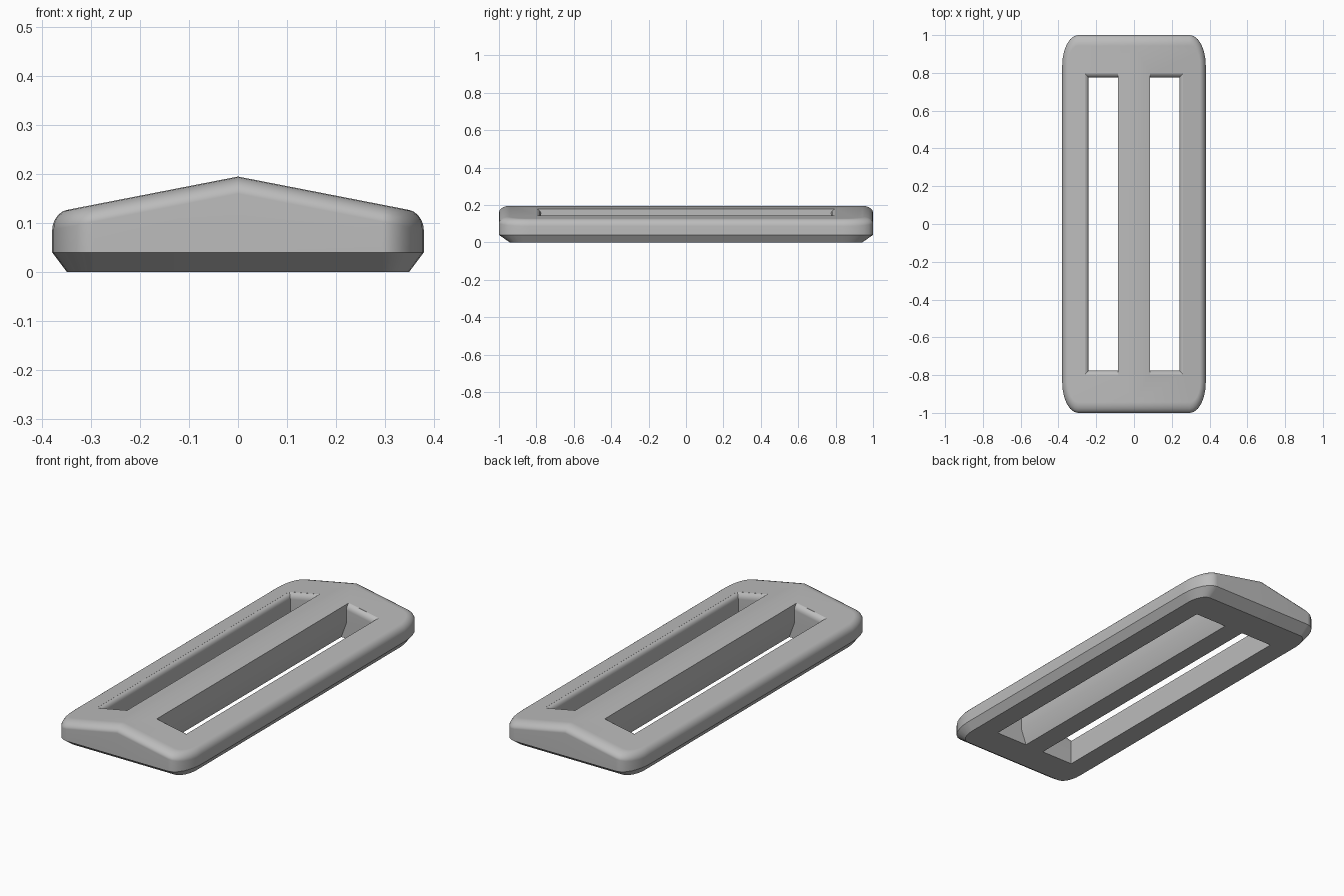
import bpy, bmesh, math

if "Cube" in bpy.data.objects:
    bpy.data.objects.remove(bpy.data.objects["Cube"], do_unlink=True)

HALF_X, HALF_Y, STRETCH = 0.38, 1.0, 1.9
CORNER, BEVEL_W, BEVEL_H = 0.085, 0.03, 0.035


def roof(x):
    return 0.195 - 0.195 * abs(x)


def outline(inset):
    """Rounded rectangle with a ridge point in the middle of each end."""
    r = CORNER - inset
    cx, cy = HALF_X - CORNER, HALF_Y - CORNER * STRETCH
    arc = [math.radians(a) for a in range(0, 91, 15)]
    quarter = [(cx + r * math.cos(a), cy + r * STRETCH * math.sin(a)) for a in arc]
    top = quarter + [(0, cy + r * STRETCH)] + [(-x, y) for x, y in reversed(quarter)]
    return top + [(-x, -y) for x, y in top]


def loft(bm, rings):
    """Skin consecutive rings of points and return their vertices."""
    rows = [[bm.verts.new(p) for p in ring] for ring in rings]
    for low, high in zip(rows, rows[1:]):
        for i in range(len(low)):
            j = (i + 1) % len(low)
            bm.faces.new((low[i], low[j], high[j], high[i]))
    bm.faces.new(rows[0])
    return rows


def make_object(name, bm):
    bmesh.ops.recalc_face_normals(bm, faces=bm.faces)
    mesh = bpy.data.meshes.new(name)
    bm.to_mesh(mesh)
    bm.free()
    ob = bpy.data.objects.new(name, mesh)
    bpy.context.collection.objects.link(ob)
    return ob


# Buckle body: chamfered base, upright sides, rounded rim and ridged top
bm = bmesh.new()
rings = [[(x, y, 0) for x, y in outline(0.03)],
         [(x, y, 0.04) for x, y in outline(0)]]
for step in range(6):
    a = math.pi / 2 * step / 5
    rings.append([(x, y, roof(x) - BEVEL_H * (1 - math.sin(a)))
                  for x, y in outline(BEVEL_W * (1 - math.cos(a)))])
rim = loft(bm, rings)[-1]
ridge = [i for i, v in enumerate(rim) if abs(v.co.x) < 1e-6]
bm.faces.new(rim[ridge[0]:ridge[1] + 1])
bm.faces.new(rim[ridge[1]:] + rim[:ridge[0] + 1])
body = make_object("buckle_body", bm)

# Slot cutters: tapered under the centre bar, flared at the outer and end rims
bm = bmesh.new()
for side in (-1, 1):
    def slot_ring(inner, flare, height):
        outer, end = 0.24 + flare, 0.775 + flare
        corners = [(inner, -end), (outer, -end), (outer, end), (inner, end)]
        return [(side * x, y, height(x)) for x, y in corners]

    rings = [slot_ring(0.04, 0, lambda x: -0.04),
             slot_ring(0.085, 0, lambda x: 0.08)]
    for degrees in (0, 20, 40, 60, 80):
        a = math.radians(degrees)
        drop = 0.03 * (1 - math.sin(a))
        rings.append(slot_ring(0.085, 0.025 * (1 - math.cos(a)),
                               lambda x: roof(x) - drop))
    rings.append(slot_ring(0.085, 0.026, lambda x: roof(x) + 0.05))
    bm.faces.new(loft(bm, rings)[-1])
cutter = make_object("slot_cutter", bm)
cutter.hide_render = True

# Cut the slots
boolean = body.modifiers.new("slots", "BOOLEAN")
boolean.operation = "DIFFERENCE"
boolean.solver = "EXACT"
boolean.object = cutter
bpy.ops.object.select_all(action="DESELECT")
body.select_set(True)
bpy.context.view_layer.objects.active = body
bpy.ops.object.modifier_apply(modifier=boolean.name)
bpy.data.objects.remove(cutter, do_unlink=True)

# Smooth rim with crisp chamfers
bpy.ops.object.shade_smooth_by_angle(angle=math.radians(30))
weighted = body.modifiers.new("even_shading", "WEIGHTED_NORMAL")
weighted.keep_sharp = True

# Grey plastic
grey = bpy.data.materials.new("grey_plastic")
grey.use_nodes = True
colour = (0.5, 0.5, 0.5, 1)
grey.diffuse_color = colour
grey.node_tree.nodes["Principled BSDF"].inputs["Base Color"].default_value = colour
body.data.materials.clear()
body.data.materials.append(grey)
